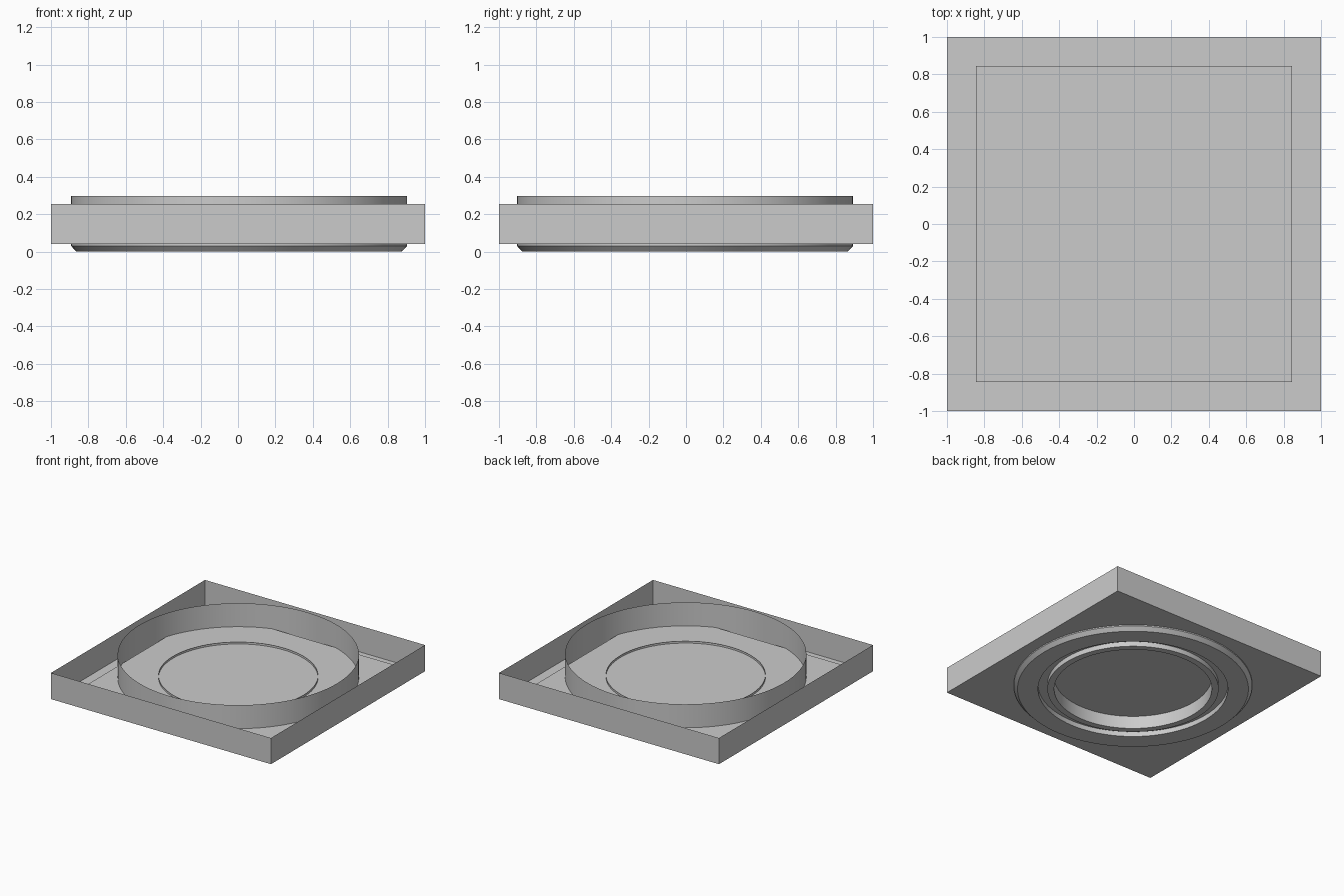
import bpy, bmesh
from math import sin, cos, tau

if "Cube" in bpy.data.objects:
    bpy.data.objects.remove(bpy.data.objects["Cube"])

SEG = 96
CX, CY = 0.006, -0.005      # the round parts sit slightly off centre

grey = bpy.data.materials.new("dark_grey")
grey.diffuse_color = (0.6, 0.6, 0.6, 1)
grey.use_nodes = True
grey.node_tree.nodes["Principled BSDF"].inputs["Base Color"].default_value = grey.diffuse_color


def make_object(name, bm, mat=None, smooth=False):
    bmesh.ops.recalc_face_normals(bm, faces=bm.faces)
    mesh = bpy.data.meshes.new(name)
    bm.to_mesh(mesh)
    bm.free()
    ob = bpy.data.objects.new(name, mesh)
    bpy.context.collection.objects.link(ob)
    if mat:
        mesh.materials.append(mat)
    if smooth:
        bpy.ops.object.select_all(action='DESELECT')
        ob.select_set(True)
        bpy.context.view_layer.objects.active = ob
        bpy.ops.object.shade_smooth_by_angle(angle=0.5)
    return ob


def circle(bm, r, z):
    return [bm.verts.new((CX + r * cos(tau * i / SEG), CY + r * sin(tau * i / SEG), z))
            for i in range(SEG)]


def lathe(name, profile):
    """Revolve an open (radius, z) profile around the lamp axis."""
    bm = bmesh.new()
    rings = [circle(bm, r, z) for r, z in profile]
    for a, b in zip(rings, rings[1:]):
        for i in range(SEG):
            j = (i + 1) % SEG
            bm.faces.new((a[i], a[j], b[j], b[i]))
    return make_object(name, bm, grey, True)


def square(bm, h, z):
    return [bm.verts.new((x * h, y * h, z)) for x, y in ((-1, -1), (1, -1), (1, 1), (-1, 1))]


# square tray: four thin walls and a floor with a round opening
bm = bmesh.new()
low, top = square(bm, 1, 0.04), square(bm, 1, 0.255)
hole = circle(bm, 0.595, 0.04)
for i in range(4):
    j = (i + 1) % 4
    bm.faces.new((low[i], low[j], top[j], top[i]))
floor_edges = [bm.edges.get((v[i], v[(i + 1) % len(v)])) or bm.edges.new((v[i], v[(i + 1) % len(v)]))
               for v in (low, hole) for i in range(len(v))]
bmesh.ops.triangle_fill(bm, edges=floor_edges, use_beauty=True)
make_object("square_tray", bm, grey)

# light square panel lying inside the tray
bm = bmesh.new()
bm.faces.new(square(bm, 0.845, 0.105))
make_object("diffuser_panel", bm)

# tall outer collar with a chamfered lip under the tray
lathe("outer_collar", [(0.898, 0.298), (0.898, 0.03), (0.87, 0.0), (0.715, 0.0), (0.715, 0.04)])

# inner collar around the opening, poking just above the panel
lathe("inner_collar", [(0.594, 0.122), (0.594, 0.0), (0.645, 0.0), (0.645, 0.04)])
